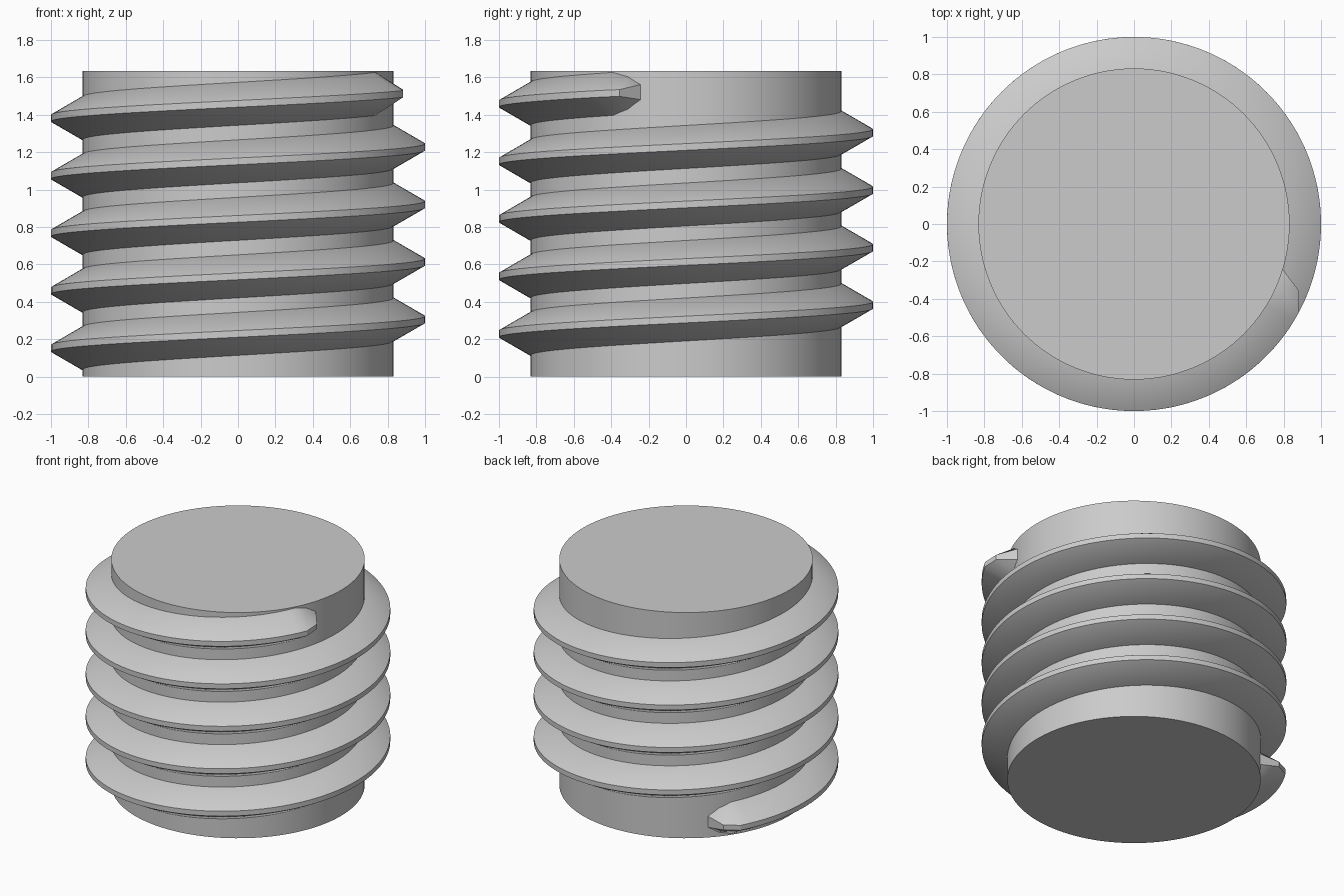
import bpy
import bmesh
from math import sin, cos, radians

if "Cube" in bpy.data.objects:
    bpy.data.objects.remove(bpy.data.objects["Cube"])

CORE, CREST, HEIGHT = 0.832, 1.0, 1.635
PITCH, Z0 = 0.3075, -0.0015          # rise per turn, thread centre at angle zero
START, END = 135, 1783               # thread tips, in degrees around z

grey = bpy.data.materials.new("steel grey")
grey.use_nodes = True
colour = (0.6, 0.6, 0.6, 1)
grey.diffuse_color = colour
grey.node_tree.nodes["Principled BSDF"].inputs["Base Color"].default_value = colour


def finish(name, bm):
    bmesh.ops.recalc_face_normals(bm, faces=bm.faces)
    mesh = bpy.data.meshes.new(name)
    bm.to_mesh(mesh)
    bm.free()
    obj = bpy.data.objects.new(name, mesh)
    bpy.context.collection.objects.link(obj)
    mesh.materials.append(grey)
    bpy.ops.object.select_all(action='DESELECT')
    obj.select_set(True)
    bpy.context.view_layer.objects.active = obj
    bpy.ops.object.shade_smooth_by_angle(angle=radians(30))


# Cylindrical core
bm = bmesh.new()
bmesh.ops.create_cone(bm, cap_ends=True, segments=128, radius1=CORE, radius2=CORE, depth=HEIGHT)
bmesh.ops.translate(bm, vec=(0, 0, HEIGHT / 2), verts=bm.verts)
finish("core", bm)

# Helical thread: each section is (angle, crest radius, half base width, half crest width)
tip, mid, full = (CORE, 0.04, 0.04), (0.951, 0.087, 0.018), (CREST, 0.115, 0.018)
steps = 520
first, last = START + 11, END - 11
sections = [(START, *tip), (START + 5, *mid)]
sections += [(first + (last - first) * i / steps, *full) for i in range(steps + 1)]
sections += [(END - 5, *mid), (END, *tip)]

bm = bmesh.new()
rings = []
for angle, crest, base_w, crest_w in sections:
    a, z = radians(angle), Z0 + PITCH * angle / 360
    profile = [(CORE - 0.03, -base_w), (CORE, -base_w), (crest, -crest_w),
               (crest, crest_w), (CORE, base_w), (CORE - 0.03, base_w)]
    rings.append([bm.verts.new((r * cos(a), r * sin(a), z + h)) for r, h in profile])
for lower, upper in zip(rings, rings[1:]):
    for i in range(6):
        j = (i + 1) % 6
        bm.faces.new((lower[i], lower[j], upper[j], upper[i]))
bm.faces.new(rings[0])
bm.faces.new(rings[-1])
bmesh.ops.remove_doubles(bm, verts=bm.verts, dist=0.0001)
finish("thread", bm)
